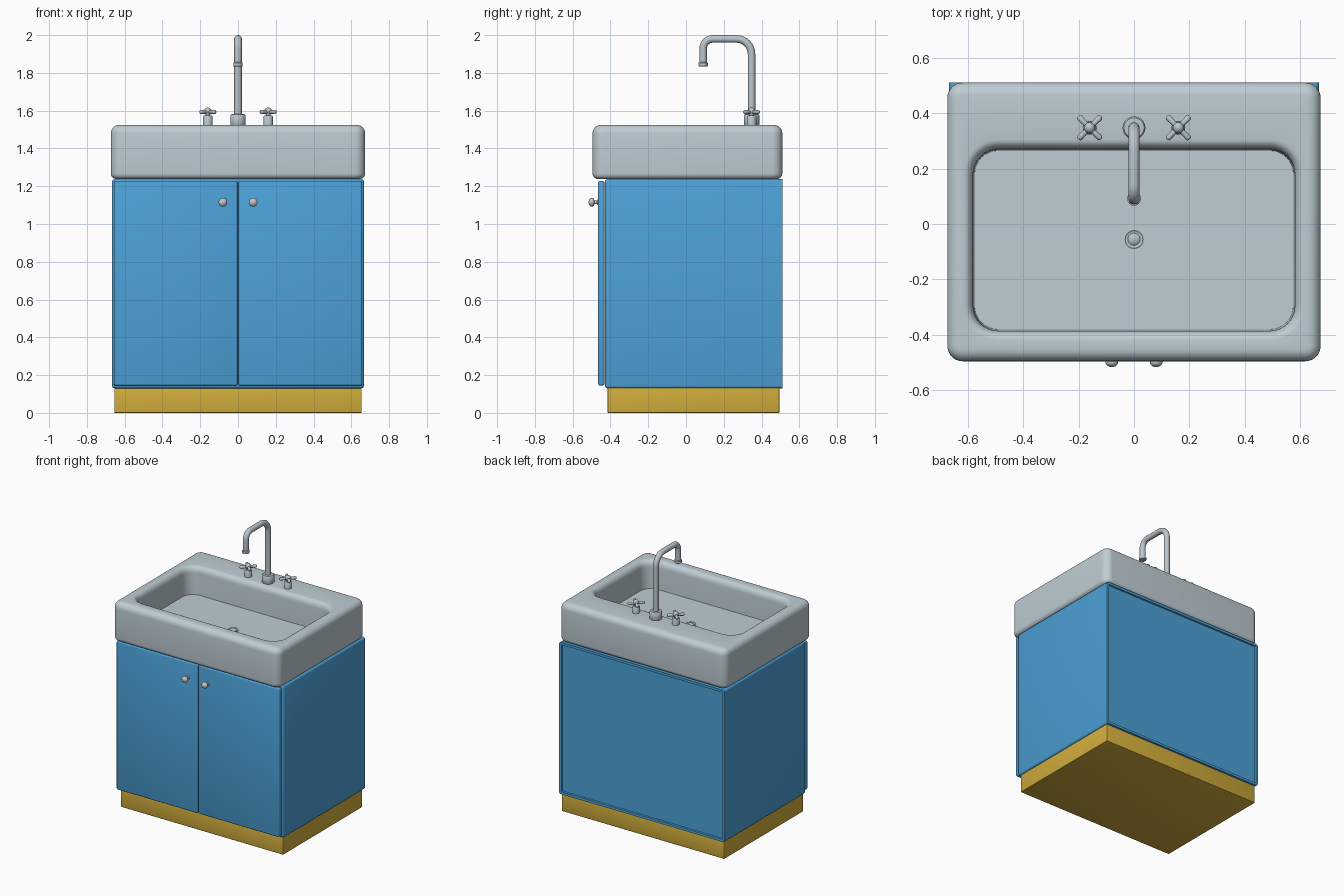
import bpy, bmesh, math
from mathutils import Vector, Matrix

if "Cube" in bpy.data.objects:
    bpy.data.objects.remove(bpy.data.objects["Cube"])


def material(name, rgb):
    m = bpy.data.materials.new(name)
    m.diffuse_color = (*rgb, 1)
    m.use_nodes = True
    m.node_tree.nodes["Principled BSDF"].inputs["Base Color"].default_value = m.diffuse_color
    return m


BLUE = material("blue paint", (0.073, 0.36, 0.69))
YELLOW = material("yellow plinth", (0.64, 0.42, 0.045))
GREY = material("pale grey ceramic", (0.52, 0.61, 0.66))
METAL = material("tap metal", (0.50, 0.57, 0.62))
KNOB = material("knob grey", (0.56, 0.56, 0.57))


def finish(bm, name, mat, angle=40):
    bmesh.ops.recalc_face_normals(bm, faces=bm.faces)
    me = bpy.data.meshes.new(name)
    bm.to_mesh(me)
    bm.free()
    me.materials.append(mat)
    ob = bpy.data.objects.new(name, me)
    bpy.context.collection.objects.link(ob)
    bpy.ops.object.select_all(action='DESELECT')
    ob.select_set(True)
    bpy.context.view_layer.objects.active = ob
    bpy.ops.object.shade_smooth_by_angle(angle=math.radians(angle))
    return ob


def box(name, lo, hi, mat, bevel=0.0, back_panel=False):
    bm = bmesh.new()
    bmesh.ops.create_cube(bm, size=1)
    for v in bm.verts:
        v.co = Vector([lo[i] + (v.co[i] + 0.5) * (hi[i] - lo[i]) for i in range(3)])
    if bevel:
        edges = [e for e in bm.edges
                 if not (back_panel and all(v.co.y > hi[1] - 1e-4 for v in e.verts))]
        bmesh.ops.bevel(bm, geom=edges, offset=bevel, segments=3, profile=0.5, affect='EDGES')
    if back_panel:  # sunken panel with a slim frame
        bm.normal_update()
        back = max(bm.faces, key=lambda f: f.normal.y * f.calc_area())
        bmesh.ops.inset_region(bm, faces=[back], thickness=0.018, depth=0)
        bmesh.ops.inset_region(bm, faces=[back], thickness=0.003, depth=-0.01)
    return finish(bm, name, mat)


def loft(bm, rings):
    """Skin a list of closed loops and cap both ends."""
    loops = [[bm.verts.new(p) for p in r] for r in rings]
    n = len(loops[0])
    for a, b in zip(loops, loops[1:]):
        for i in range(n):
            bm.faces.new((a[i], a[(i + 1) % n], b[(i + 1) % n], b[i]))
    bm.faces.new(loops[0])
    bm.faces.new(loops[-1])


def lathe(name, profile, loc, mat, axis='Z', n=24):
    bm = bmesh.new()
    loft(bm, [[(r * math.cos(2 * math.pi * i / n), r * math.sin(2 * math.pi * i / n), z)
               for i in range(n)] for r, z in profile])
    if axis == '-Y':
        bm.transform(Matrix.Rotation(math.pi / 2, 4, 'X'))
    bm.transform(Matrix.Translation(loc))
    return finish(bm, name, mat)


def rounded_rect(x0, x1, y0, y1, r, z, seg=8):
    pts = []
    for k, (cx, cy) in enumerate([(x1 - r, y1 - r), (x0 + r, y1 - r),
                                  (x0 + r, y0 + r), (x1 - r, y0 + r)]):
        for i in range(seg + 1):
            a = math.pi / 2 * (k + i / seg)
            pts.append((cx + r * math.cos(a), cy + r * math.sin(a), z))
    return pts


# Cabinet body and plinth
box("plinth", (-0.655, -0.415, 0), (0.655, 0.495, 0.14), YELLOW, 0.004)
box("cabinet", (-0.667, -0.43, 0.13), (0.667, 0.51, 1.237), BLUE, 0.014, True)

# Doors and knobs
for s, side in ((-1, "left"), (1, "right")):
    x0, x1 = sorted((s * 0.003, s * 0.657))
    box(side + "_door", (x0, -0.465, 0.145), (x1, -0.432, 1.228), BLUE, 0.009)
    ball = [(0.023 * math.sin(a), 0.033 - 0.018 * math.cos(a))
            for a in [math.pi * t / 10 for t in range(3, 10)]]
    lathe(side + "_knob", [(0.014, -0.004), (0.014, 0.003), (0.009, 0.006), (0.009, 0.02)]
          + ball + [(0.002, 0.051)], (s * 0.08, -0.465, 1.115), KNOB, '-Y')

# Basin: outer shell, rolled rim, bowl and floor
OUT = (-0.673, 0.673, -0.495, 0.51)
BOWL = (-0.575, 0.575, -0.38, 0.265)
FLOOR, TOP, BOTTOM = 1.325, 1.525, 1.238


def outer(d, z):
    return rounded_rect(OUT[0] + d, OUT[1] - d, OUT[2] + d, OUT[3] - d, max(0.055 - d, 0.008), z)


def bowl(g, z):
    return rounded_rect(BOWL[0] - g, BOWL[1] + g, BOWL[2] - g, BOWL[3] + g, 0.085 + g, z)


rings = []
steps = [math.pi / 2 * i / 6 for i in range(7)]
for a in steps:  # lower edge
    rings.append(outer(0.03 * (1 - math.sin(a)), BOTTOM + 0.03 * (1 - math.cos(a))))
for a in steps:  # upper outer edge
    rings.append(outer(0.045 * (1 - math.cos(a)), TOP - 0.045 * (1 - math.sin(a))))
for a in steps:  # rim rolling into the bowl
    rings.append(bowl(0.005 + 0.035 * (1 - math.sin(a)), TOP - 0.045 * (1 - math.cos(a))))
rings.append(bowl(0, FLOOR))
bm = bmesh.new()
loft(bm, rings)
finish(bm, "basin", GREY)

# Drain
lathe("drain", [(0.036, -0.004), (0.036, 0.004), (0.032, 0.006), (0.027, 0.002), (0.022, 0.002),
                (0.018, 0.006), (0.009, 0.009), (0.001, 0.010)], (0, -0.055, FLOOR), METAL)

# Tap: base, bent pipe, nozzle
TAP_Y = 0.347
lathe("tap_base", [(0.037, -0.005), (0.041, 0.002), (0.041, 0.05), (0.036, 0.056), (0.018, 0.057)],
      (0, TAP_Y, TOP), METAL, n=32)
path = [(TAP_Y, 1.56)]
for cy, cz, r, a0 in ((TAP_Y - 0.08, 1.90, 0.08, 0), (0.141, 1.93, 0.05, 90)):
    for i in range(9):
        a = math.radians(a0 + 90 * i / 8)
        path.append((cy + r * math.cos(a), cz + r * math.sin(a)))
path.append((0.091, 1.84))
rings = []
for i, p in enumerate(path):
    a, b = path[max(i - 1, 0)], path[min(i + 1, len(path) - 1)]
    t = Vector((0, b[0] - a[0], b[1] - a[1])).normalized()
    side, up = Vector((1, 0, 0)), t.cross(Vector((1, 0, 0)))
    rings.append([Vector((0, *p)) + 0.02 * (math.cos(u) * side + math.sin(u) * up)
                  for u in [2 * math.pi * k / 20 for k in range(20)]])
bm = bmesh.new()
loft(bm, rings)
finish(bm, "tap_pipe", METAL)
lathe("tap_nozzle", [(0.016, 0.004), (0.018, 0), (0.022, 0), (0.025, 0.003), (0.025, 0.019),
                     (0.019, 0.023)], (0, 0.091, 1.834), METAL)

# Cross handles
for s, side in ((-1, "left"), (1, "right")):
    loc = Vector((s * 0.16, TAP_Y, TOP))
    cap = [(0.02 * math.cos(a), 0.073 + 0.019 * math.sin(a))
           for a in [math.radians(d) for d in (-45, -20, 0, 25, 50, 70, 87)]]
    lathe(side + "_handle_stem", [(0.025, -0.004), (0.025, 0.044), (0.021, 0.049), (0.012, 0.05)]
          + cap, loc, METAL)
    for k, deg in enumerate((45, 135)):
        bm = bmesh.new()
        loft(bm, [[(r * math.cos(u), r * math.sin(u), z)
                   for u in [2 * math.pi * j / 12 for j in range(12)]]
                  for r, z in ((0.005, -0.058), (0.009, -0.055), (0.011, -0.05), (0.008, 0),
                               (0.011, 0.05), (0.009, 0.055), (0.005, 0.058))])
        bm.transform(Matrix.Translation(loc + Vector((0, 0, 0.068)))
                     @ Matrix.Rotation(math.radians(deg), 4, 'Z')
                     @ Matrix.Rotation(math.pi / 2, 4, 'Y'))
        finish(bm, f"{side}_handle_bar_{k + 1}", METAL, 60)
